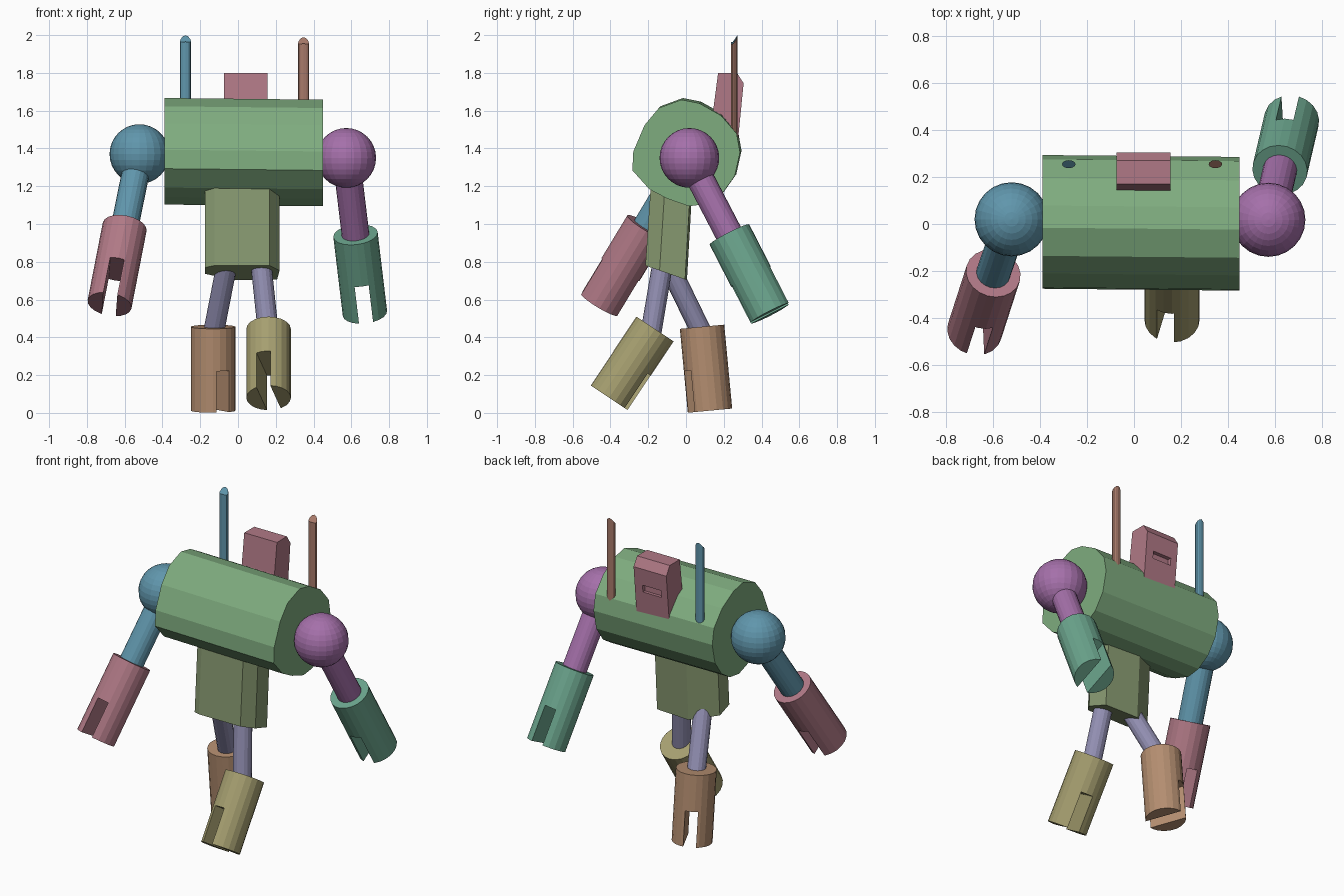
import bpy, bmesh, math
from mathutils import Vector, Matrix

if "Cube" in bpy.data.objects:
    bpy.data.objects.remove(bpy.data.objects["Cube"], do_unlink=True)


def material(name, *srgb):
    """Flat colour given in sRGB 0-255, stored as linear."""
    lin = [(c / 255 / 12.92) if c < 11 else ((c / 255 + 0.055) / 1.055) ** 2.4 for c in srgb]
    m = bpy.data.materials.new(name)
    m.use_nodes = True
    m.diffuse_color = (*lin, 1)
    m.node_tree.nodes["Principled BSDF"].inputs["Base Color"].default_value = (*lin, 1)
    return m


GREEN = material("leaf green", 127, 172, 127)
OLIVE = material("olive green", 137, 155, 114)
BLUE = material("steel blue", 96, 150, 172)
PURPLE = material("purple", 165, 112, 170)
PINK = material("dusty pink", 176, 121, 134)
TEAL = material("sea green", 108, 166, 142)
TAN = material("tan", 180, 142, 112)
KHAKI = material("khaki", 166, 159, 112)
LAVENDER = material("lavender", 146, 143, 178)
RUST = material("rust brown", 168, 122, 106)


def finish(name, bm, mat):
    bmesh.ops.recalc_face_normals(bm, faces=bm.faces)
    mesh = bpy.data.meshes.new(name)
    bm.to_mesh(mesh)
    bm.free()
    obj = bpy.data.objects.new(name, mesh)
    bpy.context.collection.objects.link(obj)
    if mat:
        mesh.materials.append(mat)
    return obj


def loft(name, ring_a, ring_b, mat):
    """Closed solid between two rings with equal point counts."""
    bm = bmesh.new()
    a = [bm.verts.new(p) for p in ring_a]
    b = [bm.verts.new(p) for p in ring_b]
    bm.faces.new(a)
    bm.faces.new(b)
    for i in range(len(a)):
        j = (i + 1) % len(a)
        bm.faces.new((a[i], a[j], b[j], b[i]))
    return finish(name, bm, mat)


def cut(obj, cutter):
    mod = obj.modifiers.new("cut", 'BOOLEAN')
    mod.operation = 'DIFFERENCE'
    mod.object = cutter
    cutter.hide_render = True
    bpy.context.view_layer.objects.active = obj
    bpy.ops.object.modifier_apply(modifier=mod.name)
    bpy.data.objects.remove(cutter, do_unlink=True)


def box(name, matrix, size):
    bm = bmesh.new()
    bmesh.ops.create_cube(bm, size=1, matrix=matrix @ Matrix.Diagonal((*size, 1)))
    return finish(name, bm, None)


def frame(top, bottom, twist=0):
    """Local frame with z along the limb and y running back along the slot."""
    z = (Vector(top) - Vector(bottom)).normalized()
    back = Vector((-math.sin(twist), math.cos(twist), 0))
    x = back.cross(z).normalized()
    y = z.cross(x)
    return Matrix((x, y, z)).transposed().to_4x4()


def rod(name, top, bottom, radius, mat, sides=20):
    top, bottom = Vector(top), Vector(bottom)
    bm = bmesh.new()
    bmesh.ops.create_cone(bm, cap_ends=True, segments=sides, radius1=radius, radius2=radius,
                          depth=(top - bottom).length,
                          matrix=Matrix.Translation((top + bottom) / 2) @ frame(top, bottom))
    return finish(name, bm, mat)


def slotted_limb(name, top, bottom, mat, twist):
    """Thick cylinder with a slot cut through its lower end."""
    limb = rod(name, top, bottom, 0.118, mat)
    place = Matrix.Translation(bottom) @ frame(top, bottom, math.radians(twist))
    cut(limb, box("slot_cutter", place, (0.075, 0.4, 0.44)))


def ball(name, centre, radius, mat):
    bm = bmesh.new()
    bmesh.ops.create_uvsphere(bm, u_segments=24, v_segments=16, radius=radius,
                              matrix=Matrix.Translation(centre))
    return finish(name, bm, mat)


# Torso: barrel lying along x, leaning very slightly
barrel = [(-.28, 1.29), (-.275, 1.39), (-.215, 1.53), (-.14, 1.62), (-.02, 1.664),
          (.075, 1.645), (.19, 1.58), (.272, 1.485), (.29, 1.385), (.262, 1.26),
          (.195, 1.165), (.11, 1.112), (.02, 1.10), (-.095, 1.14), (-.19, 1.19)]
loft("torso", [(-.39, y + .004, z + .003) for y, z in barrel],
     [(.45, y - .004, z - .006) for y, z in barrel], GREEN)

# Hips: chamfered block with a sloping underside
outline = [(-.125, -.215), (.167, -.215), (.22, -.14), (.207, -.005),
           (-.02, .005), (-.175, -.09), (-.175, -.185)]
loft("hips", [(x, y, .78 - .35 * (y + .215)) for x, y in outline],
     [(x, y + .033, 1.27) for x, y in outline], OLIVE)

# Head block on the upper back, with a slot in its rear face
side = [(.11, 1.45), (.145, 1.61), (.17, 1.80), (.27, 1.80), (.305, 1.745), (.275, 1.44)]
head = loft("head", [(-.075, y, z) for y, z in side], [(.155, y, z) for y, z in side], PINK)
cut(head, box("head_slot_cutter", Matrix.Translation((.035, .295, 1.615)), (.13, .05, .045)))

# Antennas: flat rods with slanted, rounded tips
for name, cx, tip, mat in (("right_antenna", -.278, 2.0, BLUE), ("left_antenna", .347, 1.99, RUST)):
    ring = [(.029 * math.cos(t * math.pi / 6), .017 * math.sin(t * math.pi / 6)) for t in range(12)]
    loft(name, [(cx + x, .255 + y, 1.4) for x, y in ring],
         [(cx + x, .255 + y, tip - .018 + y - .015 * (x / .029) ** 2) for x, y in ring], mat)

# Arms: ball shoulder, thin upper arm, slotted forearm
arms = (("right", (-.522, .02, 1.37), (-.60, -.21, .985), (-.68, -.458, .575), BLUE, PINK, -3),
        ("left", (.573, .018, 1.35), (.622, .23, .944), (.672, .444, .527), PURPLE, TEAL, 0))
for side_name, shoulder, elbow, hand, upper, lower, twist in arms:
    ball(side_name + "_shoulder", shoulder, .158, upper)
    elbow_in = Vector(elbow).lerp(Vector(hand), .1)
    rod(side_name + "_upper_arm", shoulder, elbow_in, .073, upper)
    slotted_limb(side_name + "_forearm", elbow, hand, lower, twist)

# Legs: thin thigh, slotted lower leg
legs = (("right", (-.06, -.09, .78), (-.132, .085, .456), (-.132, .127, .012), TAN, 27),
        ("left", (.11, -.105, .9), (.162, -.164, .444), (.162, -.407, .08), KHAKI, -12))
for side_name, hip, knee, foot, mat, twist in legs:
    knee_in = Vector(knee).lerp(Vector(foot), .1)
    rod(side_name + "_thigh", hip, knee_in, .055, LAVENDER, 16)
    slotted_limb(side_name + "_lower_leg", knee, foot, mat, twist)
